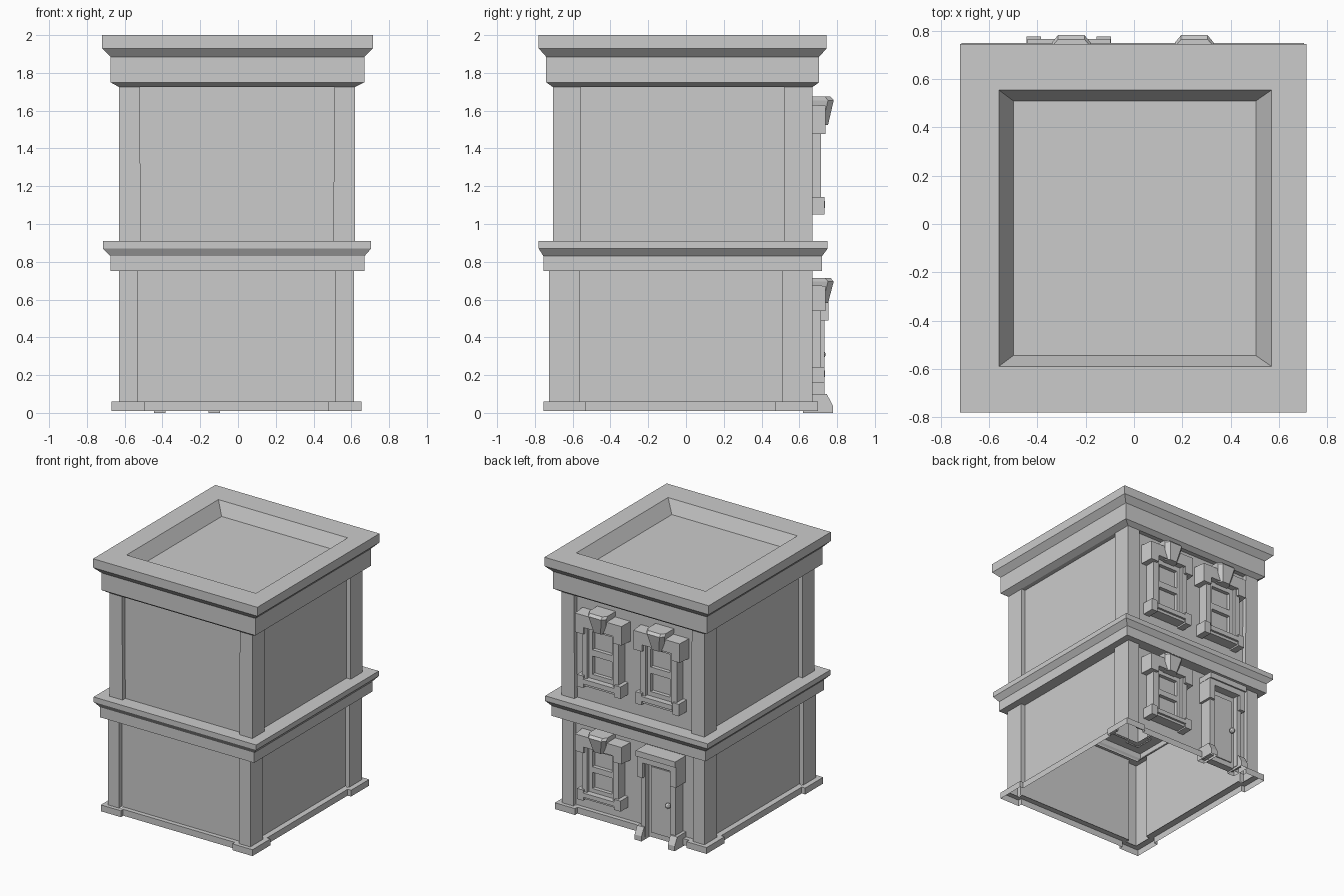
import bpy
import bmesh
from mathutils import Vector

cube = bpy.data.objects.get("Cube")
if cube:
    bpy.data.objects.remove(cube, do_unlink=True)

stone = bpy.data.materials.new("light_grey_stone")
stone.use_nodes = True
GREY = (0.6, 0.6, 0.6, 1)
stone.diffuse_color = GREY
stone.node_tree.nodes["Principled BSDF"].inputs["Base Color"].default_value = GREY


def finish(name, bm):
    mesh = bpy.data.meshes.new(name)
    bm.to_mesh(mesh)
    bm.free()
    mesh.materials.append(stone)
    obj = bpy.data.objects.new(name, mesh)
    bpy.context.collection.objects.link(obj)
    return obj


def loft(name, rings, cap_top=False):
    """Skin a stack of counter-clockwise rings from bottom to top."""
    bm = bmesh.new()
    rows = [[bm.verts.new(p) for p in ring] for ring in rings]
    n = len(rows[0])
    for a, b in zip(rows, rows[1:]):
        for i in range(n):
            j = (i + 1) % n
            bm.faces.new((a[i], a[j], b[j], b[i]))
    if cap_top:
        bm.faces.new(rows[-1])
    return finish(name, bm)


def rect(x0, x1, y0, y1, z):
    return [(x0, y0, z), (x1, y0, z), (x1, y1, z), (x0, y1, z)]


def notched(x0, x1, y0, y1, z, wx, wy, r):
    """Rectangle whose sides step in by r between the corner piers."""
    pts = []
    for cx, cy, sx, sy in ((x0, y0, 1, 1), (x1, y0, -1, 1),
                           (x1, y1, -1, -1), (x0, y1, 1, -1)):
        corner = [(cx + r * sx, cy + wy * sy, z), (cx, cy + wy * sy, z), (cx, cy, z),
                  (cx + wx * sx, cy, z), (cx + wx * sx, cy + r * sy, z)]
        pts += corner if sx == sy else corner[::-1]
    return pts


def prism(name, pts, y0, y1, inset=1.0):
    """Extrude an x-z outline along y; inset scales the outer face."""
    bm = bmesh.new()
    mid = sum((Vector(p) for p in pts), Vector((0, 0))) / len(pts)
    back = [bm.verts.new((x, y0, z)) for x, z in pts]
    front = []
    for p in pts:
        q = mid + (Vector(p) - mid) * inset
        front.append(bm.verts.new((q.x, y1, q.y)))
    bm.faces.new(back)
    bm.faces.new(front[::-1])
    for i in range(len(pts)):
        j = (i + 1) % len(pts)
        bm.faces.new((back[i], front[i], front[j], back[j]))
    bmesh.ops.recalc_face_normals(bm, faces=bm.faces)
    return finish(name, bm)


def box(name, x0, x1, z0, z1, y0, y1, inset=1.0):
    return prism(name, [(x0, z0), (x1, z0), (x1, z1), (x0, z1)], y0, y1, inset)


def mirrored(half, cx):
    """Complete a symmetric outline from its right half."""
    return [(cx + x, z) for x, z in half] + [(cx - x, z) for x, z in reversed(half)]


# Open-bottomed shell: plinth and two storeys with corner piers
P = (-0.67, 0.655, -0.755, 0.70)
loft("plinth", [notched(*P, 0.01, 0.175, 0.225, 0.03),
                notched(*P, 0.06, 0.175, 0.225, 0.03),
                notched(-0.62, 0.61, -0.715, 0.66, 0.06, 0.1, 0.155, 0.035)])
L = (-0.63, 0.615, -0.725, 0.67)
loft("lower_walls", [notched(*L, 0.06, 0.1, 0.16, 0.035),
                     notched(*L, 0.76, 0.1, 0.16, 0.035)])
U = (-0.63, 0.62, -0.705, 0.67)
loft("upper_walls", [notched(*U, 0.90, 0.115, 0.15, 0.035),
                     notched(*U, 1.74, 0.11, 0.15, 0.035)])

# Moulded band between the storeys
inner = (-0.59, 0.58, -0.665, 0.63)
band = (-0.675, 0.67, -0.755, 0.72)
lip = (-0.715, 0.705, -0.78, 0.75)
loft("middle_cornice", [rect(*inner, 0.75), rect(*band, 0.75), rect(*band, 0.83),
                        rect(*lip, 0.87), rect(*lip, 0.91), rect(*inner, 0.91)])

# Roof cornice with sunken deck
band = (-0.675, 0.67, -0.74, 0.705)
lip = (-0.72, 0.715, -0.78, 0.745)
loft("roof_cornice", [rect(*inner, 1.725), rect(-0.63, 0.62, -0.705, 0.67, 1.725),
                      rect(*band, 1.75), rect(*band, 1.885),
                      rect(*lip, 1.93), rect(*lip, 2.0),
                      rect(-0.56, 0.57, -0.59, 0.555, 2.0),
                      rect(-0.50, 0.505, -0.545, 0.51, 1.90)], cap_top=True)

WALL = 0.632


def keystone(name, cx, z0, z1):
    """Wedge block that leans outward toward its top."""
    bm = bmesh.new()
    rows = []
    for z, w, out in ((z0, 0.055, 0.752), (z1 - 0.02, 0.08, 0.782), (z1, 0.08, 0.765)):
        rows.append([bm.verts.new((cx + x, y, z)) for x, y in
                     ((-w, WALL), (w, WALL), (w, out - 0.03), (w - 0.025, out),
                      (0.025 - w, out), (-w, out - 0.03))])
    for a, b in zip(rows, rows[1:]):
        for i in range(6):
            j = (i + 1) % 6
            bm.faces.new((a[i], a[j], b[j], b[i]))
    bm.faces.new(rows[0][::-1])
    bm.faces.new(rows[-1])
    finish(name, bm)


def window(name, cx, z0, h):
    def zz(t):
        return z0 + t * h

    # Eared lintel, keystone and jambs
    lintel = [(0.21, zz(0.93)), (0.21, zz(0.68)), (0.135, zz(0.68)), (0.135, zz(0.77))]
    prism(name + "_lintel", mirrored(lintel, cx), WALL, 0.738, 0.96)
    keystone(name + "_keystone", cx, zz(0.76), zz(1))
    for s, side in ((-1, "right"), (1, "left")):
        a, b = sorted((cx + s * 0.115, cx + s * 0.16))
        box(name + "_jamb_" + side, a, b, zz(0.1), zz(0.78), WALL, 0.715)
        a, b = sorted((cx + s * 0.135, cx + s * 0.19))
        box(name + "_sill_end_" + side, a, b, zz(0), zz(0.15), WALL, 0.732)
    # Sill with stepped nose
    box(name + "_sill", cx - 0.15, cx + 0.15, zz(0.02), zz(0.1), WALL, 0.72)
    box(name + "_sill_nose", cx - 0.135, cx + 0.135, zz(0.055), zz(0.115), WALL, 0.737)
    # Two-light sash
    box(name + "_panes", cx - 0.115, cx + 0.115, zz(0.1), zz(0.78), WALL, 0.66)
    for t0, t1 in ((0.1, 0.17), (0.4, 0.48), (0.71, 0.78)):
        box(name + "_rail", cx - 0.115, cx + 0.115, zz(t0), zz(t1), WALL, 0.69)
    for s in (-1, 1):
        a, b = sorted((cx + s * 0.085, cx + s * 0.115))
        box(name + "_stile", a, b, zz(0.1), zz(0.78), WALL, 0.69)


window("upper_left_window", 0.25, 1.05, 0.625)
window("upper_right_window", -0.26, 1.05, 0.625)
window("lower_left_window", 0.25, 0.16, 0.555)

# Doorway: slab, raised panel, jambs, flared feet and hood
dx = -0.27
box("door", dx - 0.11, dx + 0.11, 0.01, 0.61, WALL, 0.69)
box("door_panel", dx - 0.085, dx + 0.085, 0.05, 0.57, 0.68, 0.698)
for s, side in ((-1, "right"), (1, "left")):
    a, b = sorted((dx + s * 0.11, dx + s * 0.15))
    box("door_jamb_" + side, a, b, 0.02, 0.64, WALL, 0.733)
    a, b = sorted((dx + s * 0.115, dx + s * 0.175))
    loft("door_foot_" + side, [rect(a, b, 0.62, 0.777, 0), rect(a, b, 0.62, 0.777, 0.04),
                               rect(a, b, 0.62, 0.745, 0.10)], cap_top=True)
hood = [(0.17, 0.69), (0.17, 0.49), (0.12, 0.49), (0.12, 0.61)]
prism("door_hood", mirrored(hood, dx), WALL, 0.755)
box("door_hood_cap", dx - 0.172, dx + 0.172, 0.655, 0.70, WALL, 0.767)

# Door knob
bm = bmesh.new()
bmesh.ops.create_icosphere(bm, subdivisions=2, radius=0.022)
bmesh.ops.translate(bm, verts=bm.verts, vec=(dx - 0.075, 0.718, 0.31))
finish("door_knob", bm)
